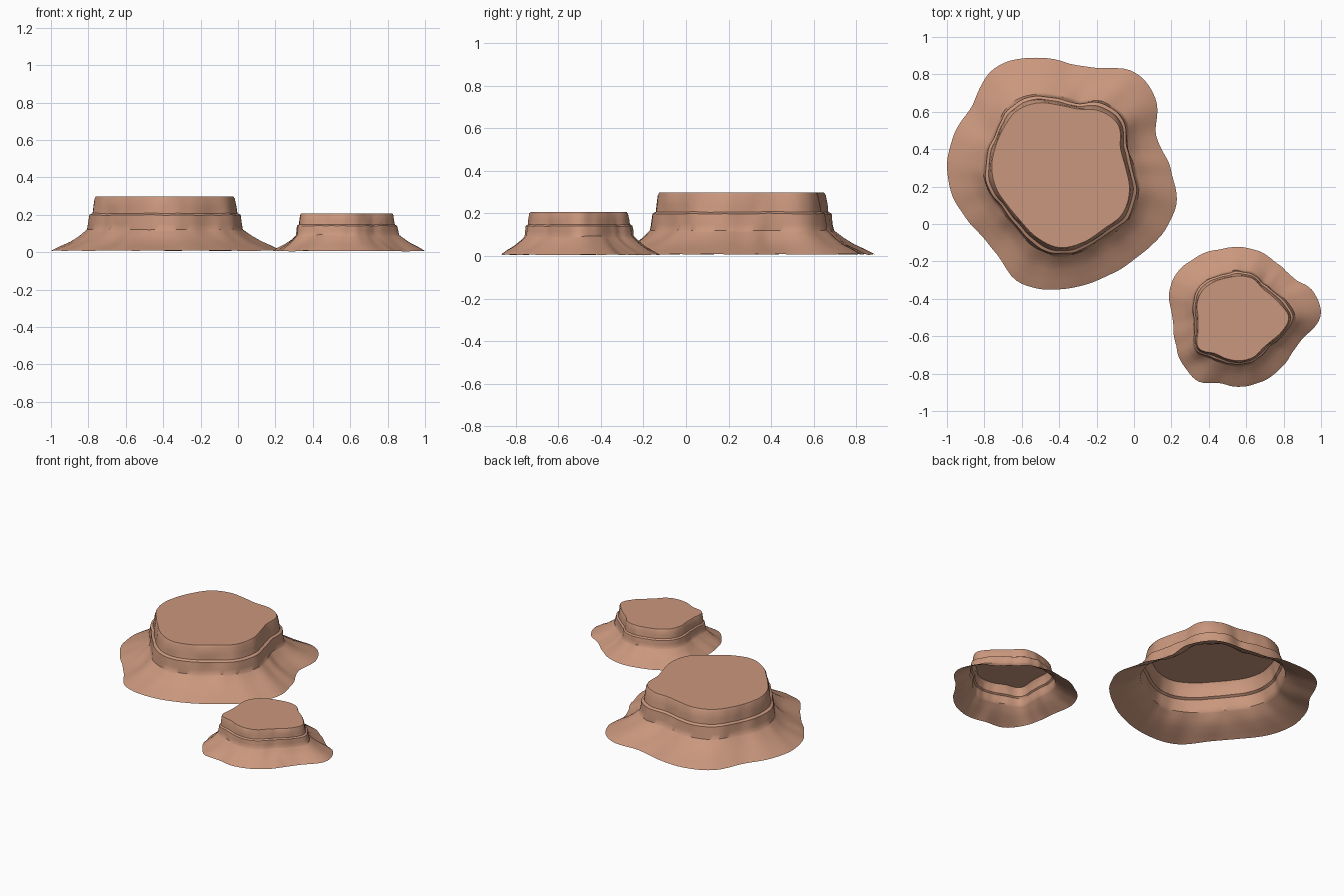
import bpy, bmesh, math
from mathutils import Vector, noise

cube = bpy.data.objects.get("Cube")
if cube:
    bpy.data.objects.remove(cube, do_unlink=True)

# Single sandstone colour
sandstone = bpy.data.materials.new("sandstone")
sandstone.use_nodes = True
colour = (0.59, 0.31, 0.205, 1.0)
sandstone.diffuse_color = colour
sandstone.node_tree.nodes["Principled BSDF"].inputs["Base Color"].default_value = colour

SUBDIVISIONS = 6


def smooth_outline(radii):
    """Closed Catmull-Rom curve through evenly spaced polar radii (thousandths)."""
    count = len(radii)
    result = []
    for i in range(count):
        a, b, c, d = (radii[(i + k) % count] / 1000 for k in (-1, 0, 1, 2))
        for step in range(SUBDIVISIONS):
            t = step / SUBDIVISIONS
            result.append(b + 0.5 * t * (c - a + t * (2 * a - 5 * b + 4 * c - d
                                                      + t * (3 * (b - c) + d - a))))
    return result


def make_mesa(name, centre, rim_radii, foot_radii, profile, seed):
    """Loft rings from foot to rim; profile holds (spread, height, roughness)."""
    rim, foot = smooth_outline(rim_radii), smooth_outline(foot_radii)
    count = len(rim)
    bm = bmesh.new()
    rings = []
    for spread, height, rough in profile:
        ring = []
        for i in range(count):
            angle = math.tau * i / count
            direction = Vector((math.cos(angle), math.sin(angle), 0))
            bump = noise.noise(direction * 5 + Vector((seed, seed, height * 8)))
            radius = rim[i] + (foot[i] - rim[i]) * spread + bump * rough
            point = Vector(centre) + direction * radius
            point.z = max(0, height + bump * rough * 0.5)
            ring.append(bm.verts.new(point))
        rings.append(ring)

    # Walls and skirt
    for low, high in zip(rings, rings[1:]):
        for i in range(count):
            j = (i + 1) % count
            bm.faces.new((low[i], low[j], high[j], high[i]))

    # Flat summit as a fan
    hub = bm.verts.new((centre[0], centre[1], profile[-1][1]))
    for i in range(count):
        bm.faces.new((rings[-1][i], rings[-1][(i + 1) % count], hub))

    mesh = bpy.data.meshes.new(name)
    bm.to_mesh(mesh)
    bm.free()
    mesh.materials.append(sandstone)
    obj = bpy.data.objects.new(name, mesh)
    bpy.context.collection.objects.link(obj)
    bpy.ops.object.select_all(action="DESELECT")
    obj.select_set(True)
    bpy.context.view_layer.objects.active = obj
    bpy.ops.object.shade_smooth_by_angle(angle=math.radians(40))


# Tall mesa at the back right
make_mesa(
    "large_mesa", (-0.4, 0.3, 0),
    [360, 348, 395, 380, 335, 340, 370, 385, 370, 363,
     365, 358, 345, 355, 395, 430, 422, 408, 422, 400],
    [595, 545, 635, 645, 560, 575, 615, 630, 572, 587,
     600, 585, 555, 570, 650, 650, 635, 632, 650, 655],
    [(1, 0.008, 0.008), (0.8, 0.03, 0.01), (0.55, 0.055, 0.012),
     (0.35, 0.085, 0.012), (0.22, 0.112, 0.01), (0.18, 0.12, 0.008),
     (0.16, 0.15, 0.012), (0.13, 0.198, 0.01), (0.06, 0.207, 0.008),
     (0.04, 0.24, 0.008), (0.01, 0.285, 0.004), (-0.02, 0.298, 0)], 3.0)

# Low mesa at the front left
make_mesa(
    "small_mesa", (0.57, -0.5, 0),
    [260, 228, 205, 198, 220, 225, 227, 240, 253, 247,
     230, 242, 280, 240, 235, 233, 225, 205, 210, 236],
    [425, 415, 355, 350, 365, 378, 383, 400, 415, 400,
     365, 370, 395, 410, 370, 370, 360, 348, 335, 355],
    [(1, 0.006, 0.006), (0.8, 0.025, 0.008), (0.55, 0.045, 0.008),
     (0.35, 0.068, 0.008), (0.22, 0.086, 0.006), (0.18, 0.092, 0.005),
     (0.16, 0.115, 0.007), (0.13, 0.141, 0.006), (0.06, 0.148, 0.005),
     (0.04, 0.17, 0.005), (0.01, 0.198, 0.003), (-0.02, 0.206, 0)], 11.0)
